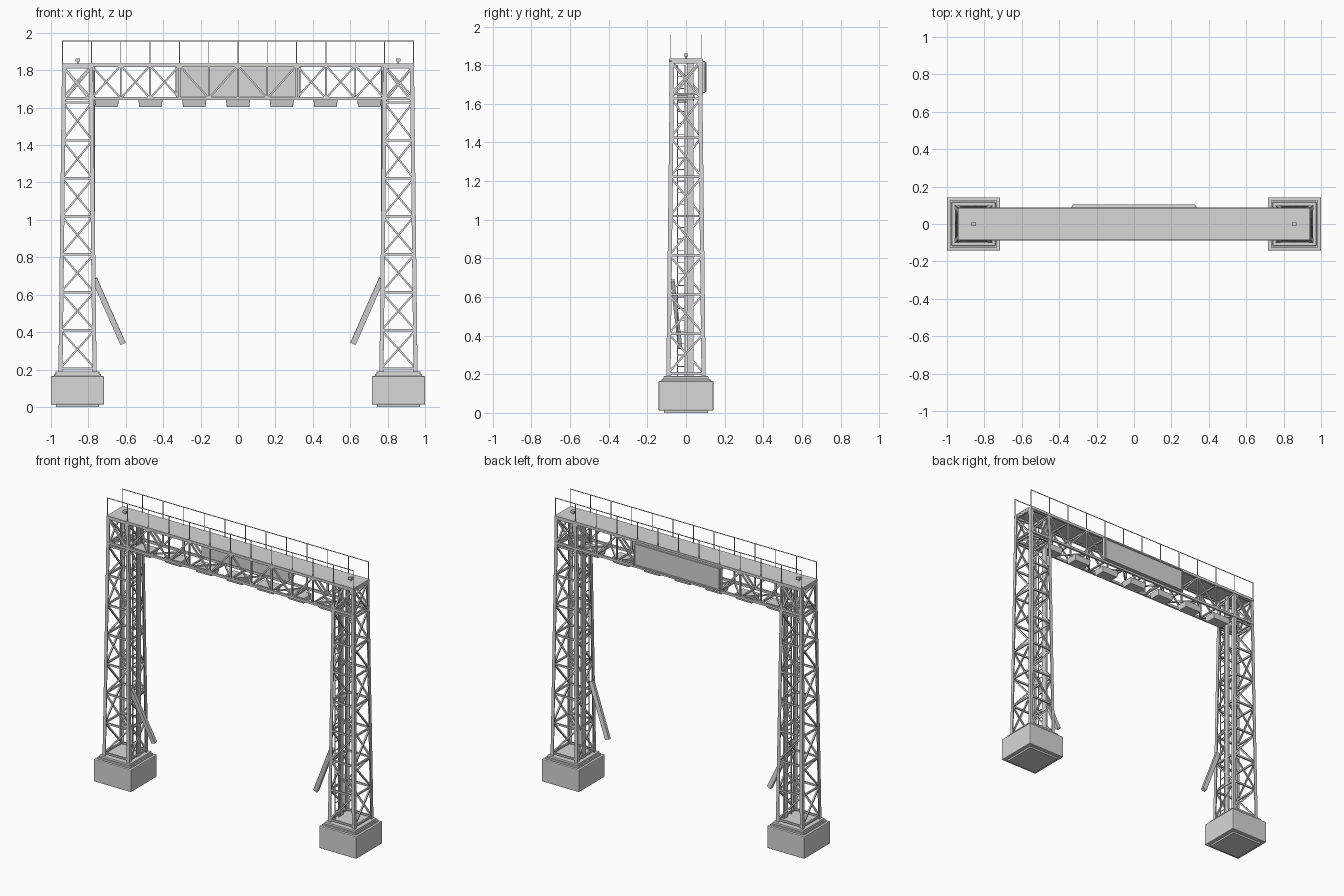
import bpy, bmesh, math
from mathutils import Matrix, Vector

if "Cube" in bpy.data.objects:
    bpy.data.objects.remove(bpy.data.objects["Cube"])

steel = bpy.data.materials.new("light_grey_steel")
steel.diffuse_color = (0.68, 0.68, 0.68, 1)
steel.use_nodes = True
steel.node_tree.nodes["Principled BSDF"].inputs["Base Color"].default_value = steel.diffuse_color


def bar(bm, a, b, w, h, ref=(1, 0, 0)):
    """Rectangular bar from a to b: w along ref, h across it."""
    a, b = Vector(a), Vector(b)
    d = b - a
    n = d.normalized()
    s = Vector(ref)
    s = (s - n * s.dot(n)).normalized()
    u = n.cross(s)
    m = Matrix((s * w, u * h, d)).transposed().to_4x4()
    m.translation = (a + b) / 2
    bmesh.ops.create_cube(bm, size=1, matrix=m)


def box(bm, x, y, z):
    """Box from three (low, high) ranges."""
    bar(bm, ((x[0] + x[1]) / 2, (y[0] + y[1]) / 2, z[0]),
        ((x[0] + x[1]) / 2, (y[0] + y[1]) / 2, z[1]), x[1] - x[0], y[1] - y[0])


def finish(bm, name, bevel=0):
    bmesh.ops.recalc_face_normals(bm, faces=bm.faces)
    me = bpy.data.meshes.new(name)
    bm.to_mesh(me)
    bm.free()
    me.materials.append(steel)
    ob = bpy.data.objects.new(name, me)
    bpy.context.collection.objects.link(ob)
    if bevel:
        mod = ob.modifiers.new("bevel", 'BEVEL')
        mod.width, mod.segments = bevel, 2
    return ob


CX = 0.858                      # tower centre
Z0, Z1 = 0.19, 1.83             # tower foot and head
LEVELS = [0.205] + [0.41 + 0.203 * i for i in range(7)] + [1.815]


def half(z):
    return 0.102 + (0.083 - 0.102) * (z - Z0) / (Z1 - Z0)


for side, label in ((-1, "left"), (1, "right")):
    c = side * CX

    # concrete footing with a pad below and a stepped plinth above
    bm = bmesh.new()
    box(bm, (c - .142, c + .142), (-.142, .142), (.012, .165))
    finish(bm, label + "_footing", 0.005)
    bm = bmesh.new()
    box(bm, (c - .115, c + .115), (-.115, .115), (0, .014))
    finish(bm, label + "_footing_pad")
    bm = bmesh.new()
    box(bm, (c - .126, c + .126), (-.126, .126), (.16, .176))
    box(bm, (c - .117, c + .117), (-.117, .117), (.174, .19))
    finish(bm, label + "_plinth", 0.003)

    # four tapering angle-section legs
    bm = bmesh.new()
    for sx in (-1, 1):
        for sy in (-1, 1):
            for ox, oy, w, h in ((.011, .0025, .022, .005), (.0025, .011, .005, .022)):
                p = [(c + sx * (half(z) - ox), sy * (half(z) - oy), z) for z in (Z0 - .002, Z1)]
                bar(bm, p[0], p[1], w, h)
    finish(bm, label + "_tower_legs")

    # horizontal rings and alternating diagonals on all four faces
    bm = bmesh.new()
    for k, z in enumerate(LEVELS):
        r = half(z) - .008
        for s in (-1, 1):
            bar(bm, (c - r, s * r, z), (c + r, s * r, z), .012, .01, (0, 0, 1))
            bar(bm, (c + s * r, -r, z), (c + s * r, r, z), .012, .01, (0, 0, 1))
            if k + 1 < len(LEVELS):
                zt = LEVELS[k + 1]
                rt = half(zt) - .008
                f = s * (1 if k % 2 else -1)
                bar(bm, (c - f * r, s * r, z), (c + f * rt, s * rt, zt), .01, .01, (0, 1, 0))
                bar(bm, (c + s * r, f * r, z), (c + s * rt, -f * rt, zt), .01, .01)
    finish(bm, label + "_tower_bracing")

    # ladder and cable tray on the inner face
    bm = bmesh.new()
    xi = c - side * .088
    for y in (-.045, -.005):
        bar(bm, (xi, y, Z0), (xi, y, 1.8), .006, .005)
    for i in range(26):
        z = .24 + i * .06
        bar(bm, (xi, -.045, z), (xi, -.005, z), .004, .004)
    finish(bm, label + "_ladder")
    bm = bmesh.new()
    box(bm, (xi - .006, xi + .006), (.004, .038), (Z0, 1.82))
    finish(bm, label + "_cable_tray")

    # slanted arm leaning out of the tower
    bm = bmesh.new()
    bar(bm, (side * .768, -.07, .685), (side * .615, -.03, .338), .03, .022)
    finish(bm, label + "_slanted_arm")

    # small roof box on a short stem
    bm = bmesh.new()
    box(bm, (c - .012, c + .012), (-.011, .011), (1.846, 1.862))
    box(bm, (c - .004, c + .004), (-.004, .004), (1.834, 1.848))
    finish(bm, label + "_roof_box")

# bridge truss: chords, posts, alternating diagonals
L, R, ZB, ZT = 0.94, 0.08, 1.65, 1.825
N = 12
STEP = 2 * L / N
bm = bmesh.new()
for s in (-1, 1):
    for z in (ZB, ZT):
        box(bm, (-L, L), (s * R - .007, s * R + .007), (z - .008, z + .008))
    for i in range(N + 1):
        x = -L + i * STEP
        xp = min(max(x, -L + .005), L - .005)
        box(bm, (xp - .005, xp + .005), (s * R - .005, s * R + .005), (ZB, ZT))
        if i < N:
            a, b = (ZT, ZB) if (i % 2 == 0) == (s < 0) else (ZB, ZT)
            bar(bm, (x, s * R, a), (x + STEP, s * R, b), .01, .01, (0, 1, 0))
finish(bm, "bridge_side_trusses")

# cross members and flat bracing between the two trusses
bm = bmesh.new()
for i in range(N + 1):
    x = min(max(-L + i * STEP, -L + .006), L - .006)
    for z in (ZB, ZT - .004):
        bar(bm, (x, -R, z), (x, R, z), .01, .01)
    if i < N:
        f = 1 if i % 2 else -1
        bar(bm, (-L + i * STEP, f * R, ZB), (-L + (i + 1) * STEP, -f * R, ZB), .009, .009, (0, 0, 1))
for s in (-1, 1):               # end frames
    bar(bm, (s * (L - .005), -s * R, ZB), (s * (L - .005), s * R, ZT), .01, .01)
finish(bm, "bridge_cross_bracing")

# walkway deck
bm = bmesh.new()
box(bm, (-L, L), (-.086, .086), (1.826, 1.836))
finish(bm, "walkway_deck")

# thin guard rails on both edges
bm = bmesh.new()
for s in (-1, 1):
    y = s * .081
    bar(bm, (-L, y, 1.956), (L, y, 1.956), .004, .004, (0, 0, 1))
    for i in range(N + 1):
        x = min(max(-L + i * STEP, -L + .002), L - .002)
        bar(bm, (x, y, 1.83), (x, y, 1.956), .004, .004)
finish(bm, "guard_rails")

# display panel on the back with a raised rim
bm = bmesh.new()
box(bm, (-.333, .333), (.074, .1), (1.656, 1.822))
finish(bm, "display_panel", 0.006)
bm = bmesh.new()
for z in (1.667, 1.811):
    box(bm, (-.325, .325), (.098, .105), (z - .004, z + .004))
for x in (-.321, .321):
    box(bm, (x - .004, x + .004), (.098, .105), (1.667, 1.811))
finish(bm, "display_panel_rim")

# seven tapered lamp housings below the bridge
bm = bmesh.new()
for i in range(-3, 4):
    x = i * .234
    before = set(bm.verts)
    box(bm, (x - .065, x + .065), (-.045, .045), (1.604, 1.645))
    for v in set(bm.verts) - before:
        if v.co.z < 1.62:
            v.co.x = x + (v.co.x - x) * .92
            v.co.y *= .85
finish(bm, "lamp_housings", 0.003)
